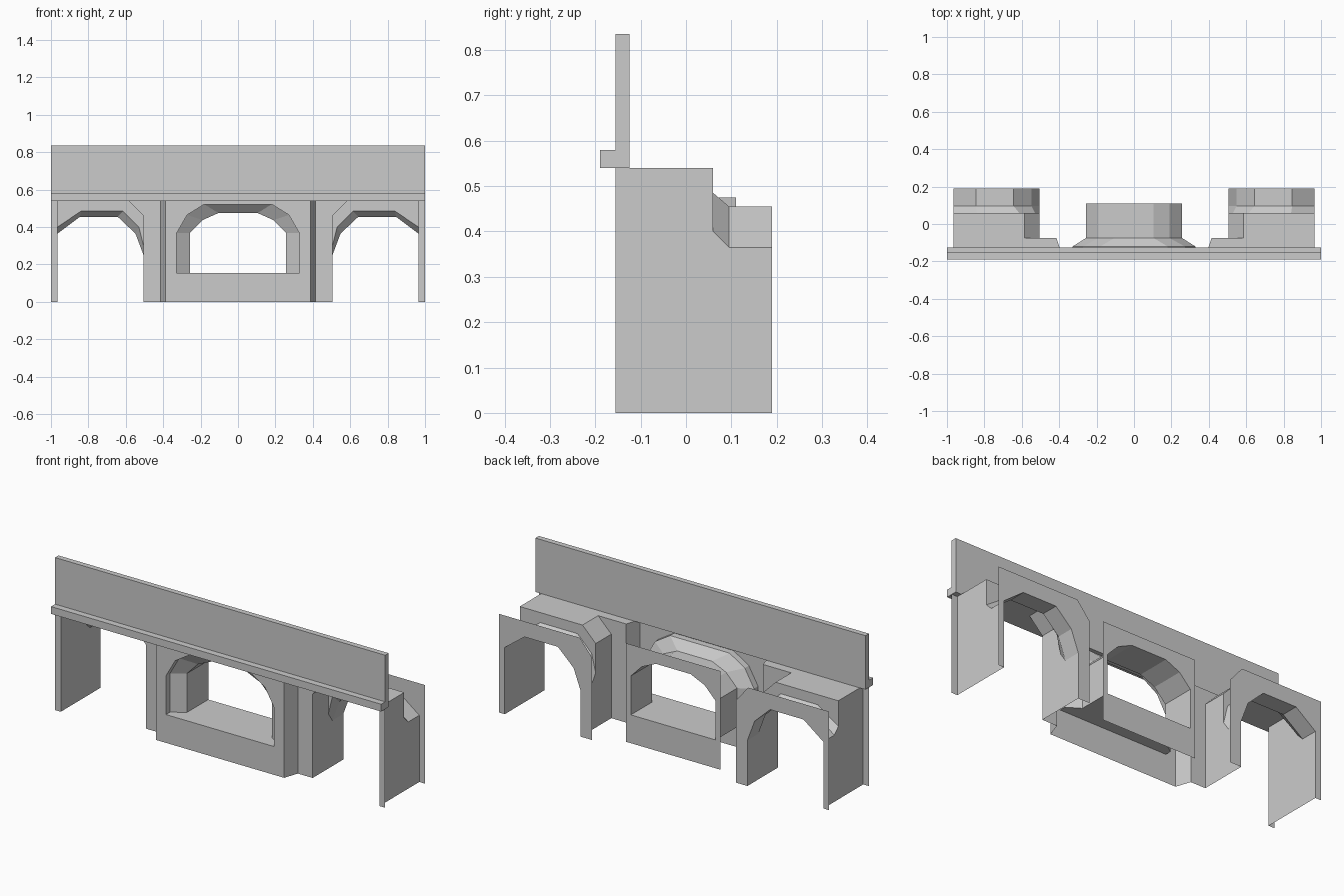
import bpy, bmesh

if "Cube" in bpy.data.objects:
    bpy.data.objects.remove(bpy.data.objects["Cube"])


def shell(name, faces, mirrored=True):
    """Open sheet mesh from polygons; the first polygon must face the front (-y)."""
    bm = bmesh.new()
    for f in faces:
        bm.faces.new([bm.verts.new(p) for p in f])
    bmesh.ops.remove_doubles(bm, verts=bm.verts, dist=1e-5)
    bmesh.ops.recalc_face_normals(bm, faces=bm.faces)
    bm.faces.ensure_lookup_table()
    if bm.faces[0].normal.y > 0:
        bmesh.ops.reverse_faces(bm, faces=bm.faces)
    me = bpy.data.meshes.new(name)
    bm.to_mesh(me)
    bm.free()
    ob = bpy.data.objects.new(name, me)
    bpy.context.collection.objects.link(ob)
    if mirrored:
        ob.modifiers.new("mirror", "MIRROR").use_axis[0] = True
    return ob


def at_y(path, y):
    return [(x, y, z) for x, z in path]


def bridge(a, b):
    """Quads between two equally long paths."""
    return [[a[i], a[i + 1], b[i + 1], b[i]] for i in range(len(a) - 1)]


def box(name, x, y0, y1, z0, z1):
    bpy.ops.mesh.primitive_cube_add(size=1, location=(0, (y0 + y1) / 2, (z0 + z1) / 2))
    ob = bpy.context.object
    ob.name = name
    ob.scale = (2 * x, y1 - y0, z1 - z0)
    return ob


FRONT, RECESS, TOP = -0.155, -0.075, 0.54

# Parapet wall: five box sides plus a front split by the low arched panel outline
X, B, L, H = 1.0, -0.125, 0.58, 0.835
rise = [(-0.77, L), (-0.415, 0.735), (-0.22, 0.793), (0.22, 0.793), (0.415, 0.735), (0.77, L)]
rim = [(-X, L), (-X, H), (X, H), (X, L)]
outer = [(-X, TOP), (-X, H), (X, H), (X, TOP), (-X, TOP)]
shell("parapet", [
    at_y(rise, FRONT),
    at_y(rim + rise[::-1], FRONT),
    at_y(outer[:4], B),
    *bridge(at_y(outer, FRONT), at_y(outer, B)),
], mirrored=False)

# Ledge under the parapet
box("ledge", X, -0.19, FRONT, TOP, L)

# Centre window: panel, splayed frame, tunnel and back panel (half, mirrored)
big = [(0, 0.155), (0.328, 0.155), (0.328, 0.367), (0.272, 0.465), (0.18, 0.522), (0, 0.522)]
small = [(0, 0.155), (0.257, 0.155), (0.257, 0.368), (0.19, 0.437), (0.105, 0.475), (0, 0.475)]


def half_panel(w, hole, y):
    return at_y([(0, 0), (w, 0), (w, TOP), (0, TOP)] + hole[::-1], y)


shell("centre_window", [
    half_panel(0.388, big, FRONT),
    *bridge(at_y(big, FRONT), at_y(big, -0.12)),
    *bridge(at_y(big, -0.12), at_y(small, RECESS)),
    *bridge(at_y(small, RECESS), at_y(small, 0.11)),
    half_panel(0.285, small, 0.11),
])

# Side bay: recessed front room leading into an arched passage (mirrored)
W, P = 0.965, 0.505
room = [(W, 0), (W, TOP), (0.585, TOP), (P, 0.46), (P, 0)]
arch_big = [(W, 0), (W, 0.40), (0.84, 0.485), (0.615, 0.485), (0.53, 0.40), (P, 0.30), (P, 0)]
arch_small = [(W, 0), (W, 0.365), (0.845, 0.455), (0.643, 0.455), (0.548, 0.365), (P, 0.25), (P, 0)]
MID, THROAT, BACK = 0.06, 0.095, 0.19
pier = [(0.415, 0), (P, 0), (P, 0.46), (0.585, TOP), (0.415, TOP)]

shell("side_bay", [
    # pier face and splay towards the centre panel
    at_y(pier, RECESS),
    [(0.388, FRONT, 0), (0.415, RECESS, 0), (0.415, RECESS, TOP), (0.388, FRONT, TOP)],
    # outer edge strip
    at_y([(W, 0), (X, 0), (X, TOP), (W, TOP)], FRONT),
    # room: outer wall, ceiling, inner chamfer and inner wall
    [(W, FRONT, 0), (W, MID, 0), (W, MID, 0.40), (W, MID, TOP), (W, FRONT, TOP)],
    [(x, y, TOP) for x, y in ((W, FRONT), (0.388, FRONT), (0.415, RECESS),
                              (0.585, RECESS), (0.585, MID), (W, MID))],
    *bridge(at_y(room[2:4], RECESS), at_y(room[2:4], MID)),
    [(P, RECESS, 0), (P, RECESS, 0.46), (P, MID, 0.46), (P, MID, 0.30), (P, MID, 0)],
    # room back wall above the arch
    at_y(arch_big[1:-1] + room[3:0:-1], MID),
    # bevel, passage and back panel
    *bridge(at_y(arch_big, MID), at_y(arch_small, THROAT)),
    *bridge(at_y(arch_small, THROAT), at_y(arch_small, BACK)),
    at_y(arch_small + [(0.435, 0), (0.435, 0.45), (0.51, TOP), (X, TOP), (X, 0)], BACK),
])
